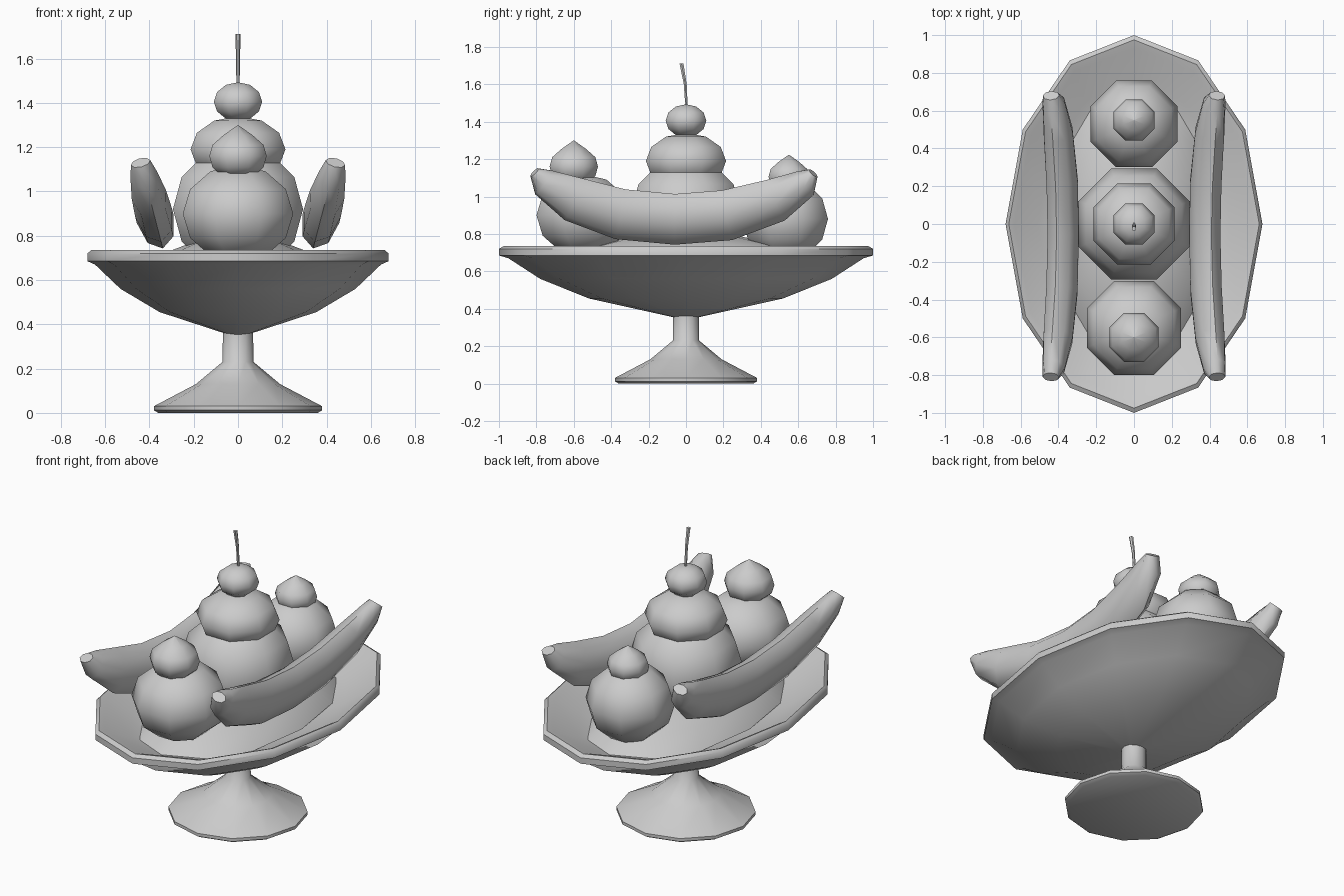
import bpy, bmesh, math
from mathutils import Vector

cube = bpy.data.objects.get("Cube")
if cube:
    bpy.data.objects.remove(cube, do_unlink=True)

grey = bpy.data.materials.new("plain grey")
grey.use_nodes = True
colour = (0.6, 0.6, 0.6, 1)
grey.diffuse_color = colour
grey.node_tree.nodes["Principled BSDF"].inputs["Base Color"].default_value = colour


def loft(name, rings, angle=50):
    """Skin a list of point rings and cap both ends."""
    bm = bmesh.new()
    loops = [[bm.verts.new(p) for p in ring] for ring in rings]
    n = len(loops[0])
    for a, b in zip(loops, loops[1:]):
        for i in range(n):
            j = (i + 1) % n
            bm.faces.new((a[i], a[j], b[j], b[i]))
    bm.faces.new(loops[0])
    bm.faces.new(loops[-1])
    bmesh.ops.remove_doubles(bm, verts=bm.verts, dist=0.0005)
    bmesh.ops.recalc_face_normals(bm, faces=bm.faces)
    mesh = bpy.data.meshes.new(name)
    bm.to_mesh(mesh)
    bm.free()
    mesh.materials.append(grey)
    obj = bpy.data.objects.new(name, mesh)
    bpy.context.collection.objects.link(obj)
    bpy.ops.object.select_all(action="DESELECT")
    obj.select_set(True)
    bpy.context.view_layer.objects.active = obj
    bpy.ops.object.shade_smooth_by_angle(angle=math.radians(angle))
    return obj


def turn(name, profile, sides, y=0, sx=1, sy=1, half_step=False, angle=50):
    """Turn a (radius, height) profile about an upright axis at y."""
    rings = []
    for r, z in profile:
        ring = []
        for i in range(sides):
            t = math.tau * (i + 0.5 * half_step) / sides
            ring.append((r * sx * math.cos(t), y + r * sy * math.sin(t), z))
        rings.append(ring)
    return loft(name, rings, angle)


def ball(r, z, h, steps=6):
    """Profile of a round ball with radius r and half height h."""
    return [(max(r * math.sin(math.pi * i / steps), 0.0001),
             z - h * math.cos(math.pi * i / steps)) for i in range(steps + 1)]


# Pedestal foot and stem
turn("foot", [(0.36, 0), (0.38, 0.012), (0.38, 0.03), (0.19, 0.13),
              (0.07, 0.23), (0.068, 0.38)], 12)

# Oval bowl with a rolled rim
turn("bowl", [(0.07, 0.355), (0.52, 0.455), (0.78, 0.56), (0.95, 0.67),
              (1, 0.685), (1, 0.72), (0.975, 0.735), (0.93, 0.72),
              (0.75, 0.64), (0.5, 0.58), (0.001, 0.55)], 12, sx=0.68)

# Low mound filling the bowl
turn("mound", [(1, 0.62), (0.8, 0.72), (0.4, 0.785), (0.001, 0.8)],
     12, sx=0.42, sy=0.75)

# Scoops, each an eight-sided ball
turn("middle_scoop", ball(0.318, 0.92, 0.29), 8, half_step=True)
turn("front_scoop", ball(0.27, 0.9, 0.22), 8, y=-0.55, half_step=True)
turn("back_scoop", ball(0.248, 0.88, 0.22), 8, y=0.53, half_step=True)
turn("top_scoop", ball(0.232, 1.19, 0.15), 8, half_step=True)


# Pointed cream dollops
def dollop(name, y, z, s):
    shape = [(0.08, 0), (0.125, 0.04), (0.14, 0.09), (0.125, 0.14),
             (0.07, 0.185), (0.001, 0.23)]
    turn(name, [(r * s, z + h * s) for r, h in shape], 8, y=y, half_step=True)


dollop("front_dollop", -0.6, 1.07, 1)
dollop("back_dollop", 0.55, 1.03, 0.84)

# Cherry and its bent stalk
turn("cherry", ball(0.118, 1.405, 0.088), 8, half_step=True)
stalk = [(0.004, 1.46, 0.007), (-0.004, 1.6, 0.009), (-0.024, 1.71, 0.012)]
loft("cherry_stalk", [[(r * math.cos(i * math.tau / 6), y + r * math.sin(i * math.tau / 6), z)
                       for i in range(6)] for y, z, r in stalk])

# Bananas leaning outward: y, height, half depth, half width along the curve
banana = [(-0.81, 1.13, 0.03, 0.045), (-0.76, 1.075, 0.08, 0.062),
          (-0.6, 0.985, 0.125, 0.08), (-0.35, 0.905, 0.14, 0.085),
          (-0.06, 0.878, 0.14, 0.085), (0.22, 0.9, 0.14, 0.085),
          (0.48, 0.98, 0.122, 0.08), (0.635, 1.07, 0.08, 0.062),
          (0.68, 1.125, 0.03, 0.045)]
for side, name in ((1, "left_banana"), (-1, "right_banana")):
    centres = [Vector((side * (0.375 + 0.26 * (z - 0.88)), y, z)) for y, z, h, w in banana]
    across = Vector((1, 0, -0.26 * side)).normalized()
    rings = []
    for k, c in enumerate(centres):
        along = centres[min(k + 1, len(centres) - 1)] - centres[max(k - 1, 0)]
        up = across.cross(along).normalized()
        h, w = banana[k][2:]
        rings.append([c + across * w * math.cos(i * math.tau / 8)
                      + up * h * math.sin(i * math.tau / 8) for i in range(8)])
    loft(name, rings)
